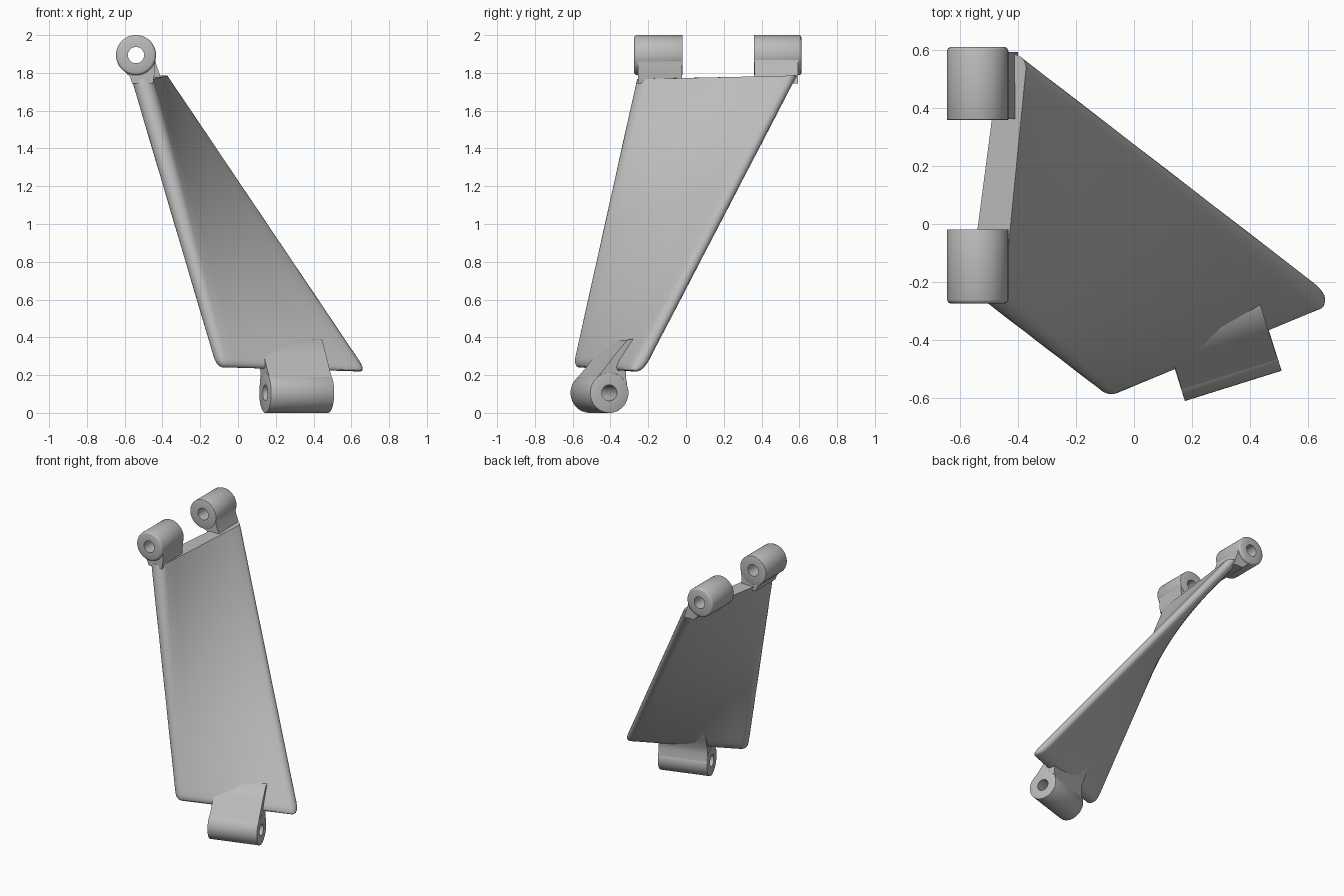
import bpy, bmesh, math
from mathutils import Vector, Matrix

if "Cube" in bpy.data.objects:
    bpy.data.objects.remove(bpy.data.objects["Cube"])

grey = bpy.data.materials.new("cast_grey")
grey.diffuse_color = (0.5, 0.5, 0.5, 1)
grey.use_nodes = True
grey.node_tree.nodes["Principled BSDF"].inputs["Base Color"].default_value = grey.diffuse_color


def finish(bm, name, angle=40):
    bmesh.ops.recalc_face_normals(bm, faces=bm.faces)
    me = bpy.data.meshes.new(name)
    bm.to_mesh(me)
    bm.free()
    ob = bpy.data.objects.new(name, me)
    me.materials.append(grey)
    bpy.context.collection.objects.link(ob)
    bpy.ops.object.select_all(action='DESELECT')
    ob.select_set(True)
    bpy.context.view_layer.objects.active = ob
    bpy.ops.object.shade_smooth_by_angle(angle=math.radians(angle))
    return ob


def bridge(bm, a, b):
    n = len(a)
    for i in range(n):
        bm.faces.new((a[i], a[(i + 1) % n], b[(i + 1) % n], b[i]))


def capsule(p, q, rp, rq, along=10, arc=10):
    """Slot outline around the line p-q, rounded at both ends."""
    p, q = Vector(p), Vector(q)
    d = (q - p).normalized()
    n = Vector((-d.y, d.x, 0)).normalized()
    d = Vector((d.x, d.y, 0)).normalized()
    pts = []
    for c, r, e, s in ((q, rq, d, -1), (p, rp, -d, 1)):
        for k in range(arc + 1):
            a = math.pi * k / arc
            pts.append(c + r * (math.sin(a) * e + s * math.cos(a) * n))
        o, ro = (p, rp) if c is q else (q, rq)
        for k in range(1, along):
            t = k / along
            pts.append(c.lerp(o, t) - s * n * (r + (ro - r) * t))
    return pts


# Twisted plate: straight side edges from the lower slot to the upper slot
low = (Vector((-0.085, -0.54, 0.30)), Vector((0.595, -0.24, 0.28)))
top = (Vector((-0.505, -0.20, 1.768)), Vector((-0.42, 0.54, 1.785)))
bm = bmesh.new()
rows = []
for t, f in ((-0.040, 0.35), (-0.036, 0.62), (-0.026, 0.86), (-0.012, 0.97)):
    rows.append((t, f))
rows += [(k / 30, 1.0) for k in range(31)]
prev = None
for t, f in rows:
    p = low[0].lerp(top[0], t)
    q = low[1].lerp(top[1], t)
    rp = (0.045 + 0.014 * t) * f
    rq = (0.045 + 0.002 * t) * f
    ring = [bm.verts.new(v) for v in capsule(p, q, rp, rq)]
    if prev:
        bridge(bm, prev, ring)
    else:
        bm.faces.new(ring)
    prev = ring
bm.faces.new(prev)
finish(bm, "twisted_plate", 50)


def lug(name, center, angle, half, hole, bevel_a, bevel_b):
    """Hollow round boss along local x."""
    R, n = 0.106, 48
    prof = [(-half, hole), (-half, R - bevel_a), (-half + bevel_a * 0.3, R - bevel_a * 0.3),
            (-half + bevel_a, R), (half - bevel_b, R),
            (half - bevel_b * 0.3, R - bevel_b * 0.3), (half, R - bevel_b), (half, hole)]
    m = Matrix.Translation(center) @ Matrix.Rotation(angle, 4, 'Z')
    bm = bmesh.new()
    rings = [[bm.verts.new(m @ Vector((x, r * math.cos(2 * math.pi * k / n),
                                       r * math.sin(2 * math.pi * k / n))))
              for k in range(n)] for x, r in prof]
    for a, b in zip(rings, rings[1:] + rings[:1]):
        bridge(bm, a, b)
    finish(bm, name, 50)


def neck(name, center, angle, x0, x1, outline):
    """Prism along local x joining a boss to the plate."""
    m = Matrix.Translation(center) @ Matrix.Rotation(angle, 4, 'Z')
    bm = bmesh.new()
    ends = [[bm.verts.new(m @ Vector((x, v, z))) for v, z in outline] for x in (x0, x1)]
    bridge(bm, *ends)
    for e in ends:
        bm.faces.new(e)
    finish(bm, name)


# Upper bosses, axis along y (local y points to -x)
up = math.pi / 2
lug("upper_front_boss", (-0.54, -0.147, 1.894), up, 0.128, 0.043, 0.014, 0.001)
lug("upper_rear_boss", (-0.54, 0.486, 1.894), up, 0.126, 0.043, 0.001, 0.014)
neck("upper_front_neck", (-0.54, -0.147, 1.894), up, -0.108, 0.126,
     [(0.075, -0.065), (0.05, -0.098), (0.032, -0.115), (0.02, -0.15),
      (-0.09, -0.15), (-0.098, -0.10), (-0.10, -0.03), (-0.06, -0.01), (0, -0.06)])
neck("upper_rear_neck", (-0.54, 0.486, 1.894), up, -0.124, 0.108,
     [(0.06, -0.08), (0.01, -0.10), (-0.025, -0.115), (-0.06, -0.15),
      (-0.14, -0.15), (-0.125, -0.10), (-0.107, -0.05), (-0.10, -0.01),
      (-0.06, -0.01), (0, -0.06)])

# Lower boss and its curved neck
mid = (0.311, -0.458, 0.106)
turn = math.radians(17.4)
lug("lower_boss", mid, turn, 0.175, 0.042, 0.001, 0.001)
neck("lower_neck", mid, turn, -0.173, 0.173,
     [(-0.09, 0.05), (-0.06, 0.09), (-0.025, 0.13), (0.03, 0.20), (0.10, 0.28),
      (0.16, 0.29), (0.125, 0.20), (0.095, 0.13), (0.092, 0.09), (0.102, 0.02),
      (0.06, 0.02), (0.0, 0.06)])
